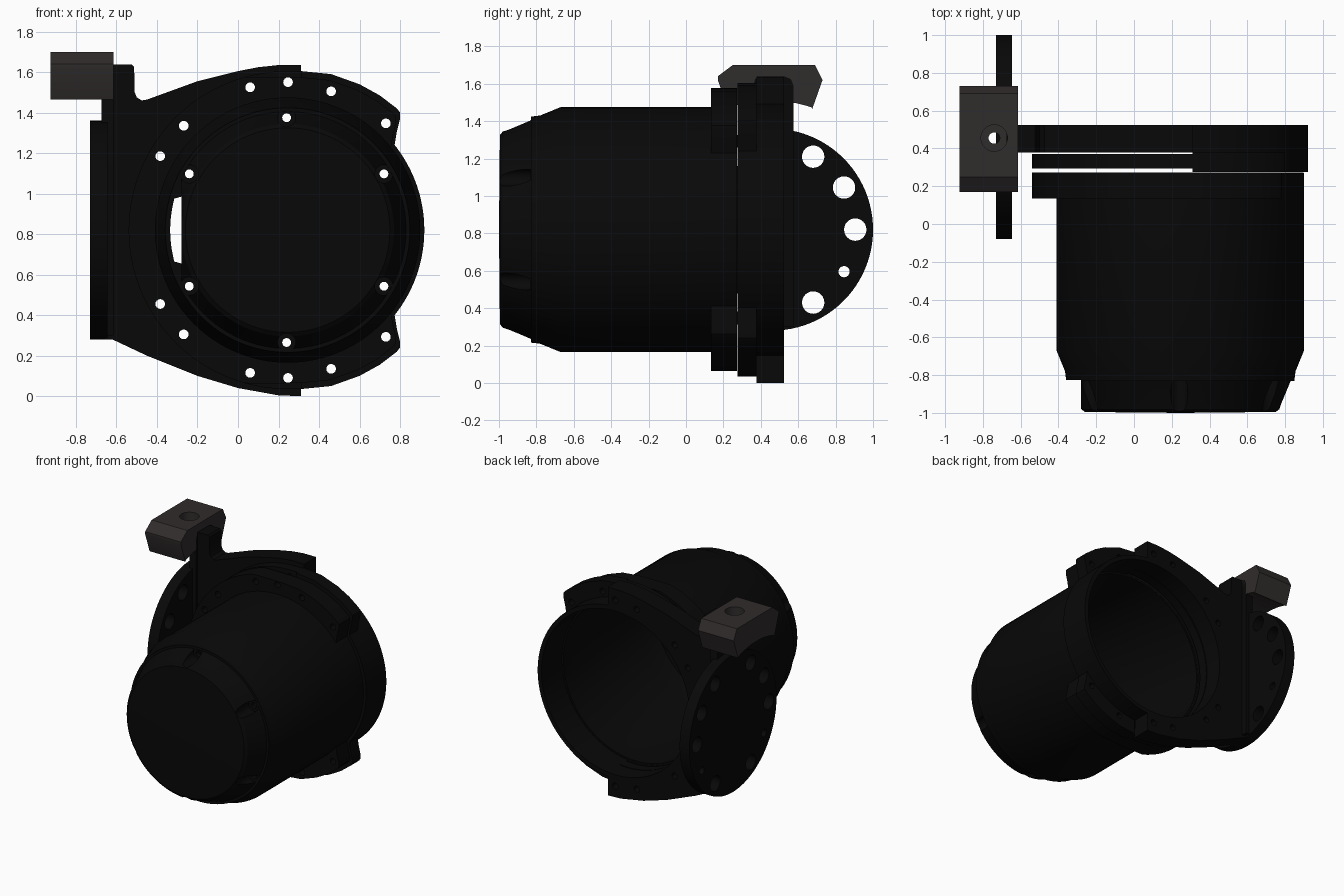
import bpy, bmesh, math

if "Cube" in bpy.data.objects:
    bpy.data.objects.remove(bpy.data.objects["Cube"])

CX, CZ = 0.245, 0.82          # can axis, runs along y
DY = 0.46                     # side disc centre in y


def material(name, c):
    m = bpy.data.materials.new(name)
    m.diffuse_color = (*c, 1)
    m.use_nodes = True
    m.node_tree.nodes["Principled BSDF"].inputs["Base Color"].default_value = m.diffuse_color
    return m


black = material("black", (0.0025, 0.0025, 0.0025))
grey = material("dark_grey", (0.03, 0.025, 0.025))


def finish(name, bm, mat=black):
    bmesh.ops.recalc_face_normals(bm, faces=bm.faces)
    me = bpy.data.meshes.new(name)
    bm.to_mesh(me)
    bm.free()
    me.materials.append(mat)
    ob = bpy.data.objects.new(name, me)
    bpy.context.collection.objects.link(ob)
    return ob


def prism(name, outlines, axis, lo, hi, mat=black):
    """Extrude one or more 2D outlines along an axis."""
    def to3(p, h):
        return {"x": (h, p[0], p[1]), "y": (p[0], h, p[1]), "z": (p[0], p[1], h)}[axis]
    bm = bmesh.new()
    for pts in outlines:
        a = [bm.verts.new(to3(p, lo)) for p in pts]
        b = [bm.verts.new(to3(p, hi)) for p in pts]
        bm.faces.new(a)
        bm.faces.new(b)
        for i in range(len(pts)):
            j = (i + 1) % len(pts)
            bm.faces.new((a[i], a[j], b[j], b[i]))
    return finish(name, bm, mat)


def arc(cx, cy, r, a0, a1, n):
    return [(cx + r * math.cos(math.radians(a0 + (a1 - a0) * i / n)),
             cy + r * math.sin(math.radians(a0 + (a1 - a0) * i / n))) for i in range(n + 1)]


def circle(cx, cy, r, n=24):
    return arc(cx, cy, r, 0, 360, n)[:-1]


def rect(x0, y0, x1, y1):
    return [(x0, y0), (x1, y0), (x1, y1), (x0, y1)]


def activate(ob):
    bpy.ops.object.select_all(action='DESELECT')
    ob.select_set(True)
    bpy.context.view_layer.objects.active = ob


def cut(ob, outlines, axis, lo, hi):
    c = prism("cutter", outlines, axis, lo, hi, ob.data.materials[0])
    c.hide_render = True
    m = ob.modifiers.new("cut", 'BOOLEAN')
    m.operation, m.solver, m.object = 'DIFFERENCE', 'EXACT', c
    activate(ob)
    bpy.ops.object.modifier_apply(modifier=m.name)
    bpy.data.objects.remove(c)


def smooth(ob):
    activate(ob)
    bpy.ops.object.shade_smooth_by_angle(angle=math.radians(30))


# Hollow can with stepped, tapered end cap
profile = [(.63, .27), (.655, .27), (.655, -.67), (.61, -.78), (.604, -.83), (.585, -.83),
           (.535, -.95), (.525, -.98), (.505, -.995), (0, -1), (0, -.96), (.47, -.95),
           (.47, -.80), (.585, -.80), (.63, -.66)]
bm = bmesh.new()
vs = [bm.verts.new((CX + r, y, CZ)) for r, y in profile]
es = [bm.edges.new((vs[i], vs[(i + 1) % len(vs)])) for i in range(len(vs)) if i != 9]
bmesh.ops.spin(bm, geom=vs + es, cent=(CX, 0, CZ), axis=(0, 1, 0), angle=2 * math.pi, steps=96)
bmesh.ops.remove_doubles(bm, verts=bm.verts, dist=1e-4)
can = finish("can", bm)
ring6 = [arc(CX - .005, CZ, .555, a, a, 1)[0] for a in range(30, 390, 60)]
cut(can, [circle(x, z, .045) for x, z in ring6], "y", -1.1, -.831)
cut(can, [circle(x, z, .022, 16) for x, z in ring6], "y", -.9, -.7)
cut(can, [rect(-.6, .3, -.28, 1.34)], "y", -1.1, -.825)
# Curved slot left open beside the flattened cap
cut(can, [[(-.28, .655), (-.28, .985), (-.315, .975)] + arc(CX, CZ, .58, 167, 193, 8)
          + [(-.315, .665)]], "y", -.9, -.75)
smooth(can)

# Flange outlines: the eared right side is mirrored about the axis height
half = [(.31, 1.605), (.46, 1.59), (.6, 1.54), (.7, 1.485), (.785, 1.42), (.8, 1.4),
        (.8, 1.37), (.785, 1.31)] + arc(CX, CZ, .675, 38.5, 0, 12)
eared = half + [(x, 2 * CZ - z) for x, z in half[-2::-1]]
eared_small = [(CX + (x - CX) * .965, CZ + (z - CZ) * .962) for x, z in eared]
round_right = arc(CX, CZ, .675, 84.5, -84.5, 64)
left = [(.31, 0), (.2, .004), (0, .04), (-.2, .1), (-.45, .2), (-.62, .28), (-.66, .28),
        (-.66, 1.36), (-.675, 1.37), (-.675, 1.638), (-.525, 1.638), (-.513, 1.625),
        (-.51, 1.5), (-.5, 1.475), (-.475, 1.46), (-.45, 1.464), (-.2, 1.555), (0, 1.605),
        (.1, 1.624), (.2, 1.635), (.31, 1.635)]
left_arc = arc(CX, CZ, .785, 265, 95, 48)
left_small = [(x, min(max(z, CZ - .757), CZ + .757)) for x, z in left_arc]

# Screw holes, mirrored about the axis height
upper = [(.06, 1.525), (.247, 1.55), (.46, 1.505), (.73, 1.347), (-.268, 1.335), (-.384, 1.185)]
screws = upper + [(x, 2 * CZ - z) for x, z in upper]

plates = [("can_flange", eared_small + left_small, .135, .272),
          ("ear_spacer", eared, .275, .378),
          ("gasket_ring", [(.31, .035)] + left_arc + [(.31, 1.605)], .295, .37),
          ("main_flange", round_right + left, .378, .525)]
for name, outline, y0, y1 in plates:
    ob = prism(name, [outline], "y", y0, y1)
    cut(ob, [circle(CX, CZ, .642, 96)], "y", y0 - .1, y1 + .1)
    cut(ob, [circle(x, z, .024, 16) for x, z in screws], "y", y0 - .1, y1 + .1)
    smooth(ob)

# Side disc with a ring of holes, mirrored front to back
disc = prism("side_disc", [circle(DY, CZ, .54, 96)], "x", -.73, -.645)
holes = [(.68, 1.21, .06), (.845, 1.045, .06), (.905, .82, .06), (.845, .595, .03), (.68, .43, .06)]
cut(disc, [circle(DY + s * (y - DY), z, r) for y, z, r in holes for s in (1, -1)], "x", -.8, -.6)
smooth(disc)

# Upright rib joining flange and disc
rib = prism("upright_rib", [[(.36, .3), (.575, .3), (.575, 1.59), (.56, 1.625), (.53, 1.638),
                             (.39, 1.638), (.37, 1.625), (.36, 1.59)]], "x", -.675, -.615)
smooth(rib)

# Clamp block with arched underside and counterbored hole
arch = arc(.45, CZ, .69, 109, 71, 16)
block = prism("clamp_block", [[(.25, 1.70), (.17, 1.64), (.17, 1.62), (.225, 1.465)] + arch +
                              [(.675, 1.465), (.73, 1.62), (.69, 1.70)]], "x", -.925, -.615, grey)
cut(block, [circle(-.74, .455, .07, 32)], "z", 1.61, 1.8)
cut(block, [circle(-.74, .455, .03, 24)], "z", 1.4, 1.8)
smooth(block)
